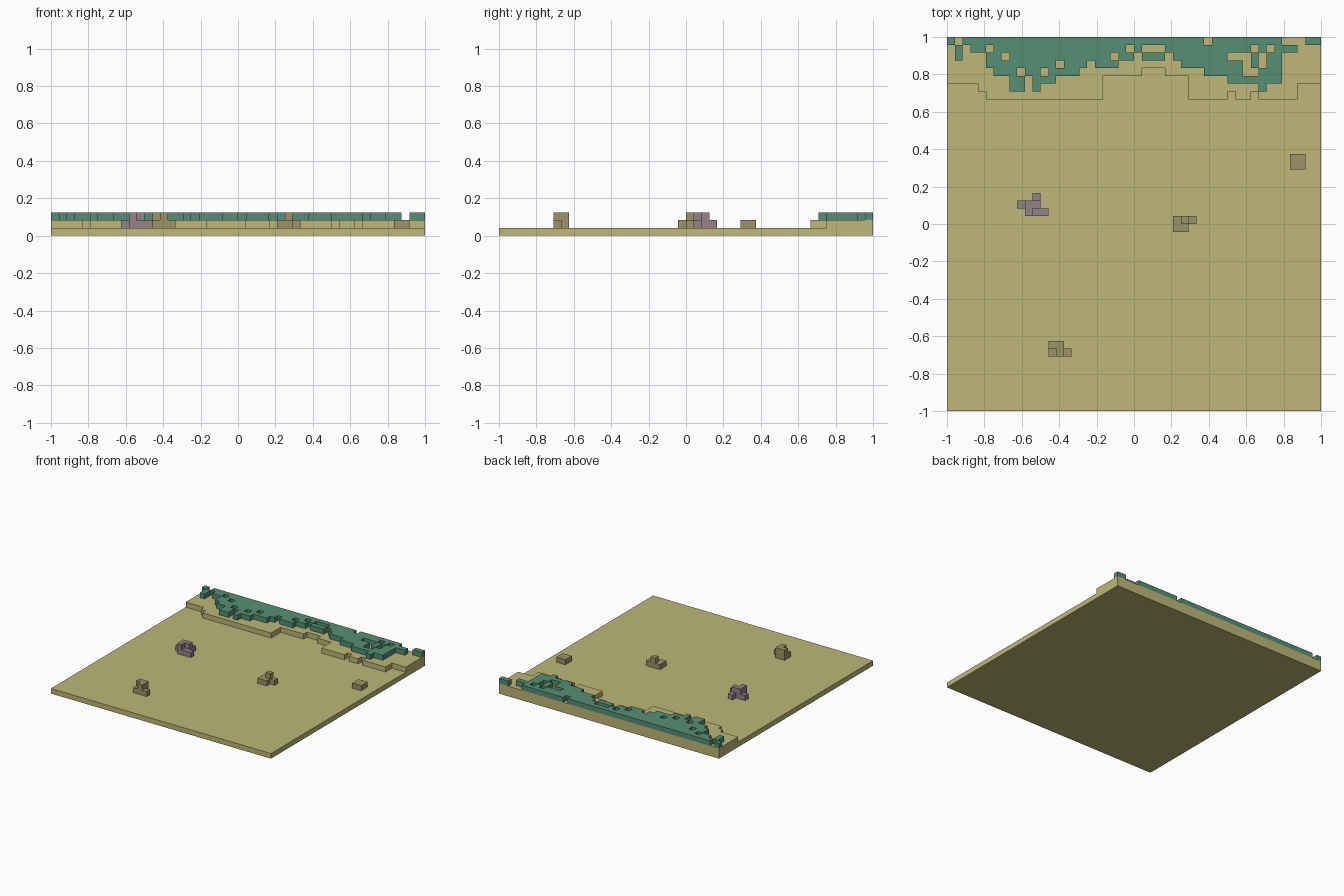
import bpy, bmesh

if "Cube" in bpy.data.objects:
    bpy.data.objects.remove(bpy.data.objects["Cube"], do_unlink=True)

N = 48            # cells per side
S = 2 / N         # cell size


def material(name, rgb):
    lin = [(v / 255 / 12.92) if v < 11 else ((v / 255 + 0.055) / 1.055) ** 2.4 for v in rgb]
    m = bpy.data.materials.new(name)
    m.use_nodes = True
    m.diffuse_color = (*lin, 1)
    bsdf = next(n for n in m.node_tree.nodes if n.type == "BSDF_PRINCIPLED")
    bsdf.inputs["Base Color"].default_value = (*lin, 1)
    bsdf.inputs["Roughness"].default_value = 0.9
    return m


SAND = material("sand", (190, 183, 120))
GREEN = material("sea_green", (86, 143, 117))
BROWN = material("brown_stone", (158, 147, 104))
MAUVE = material("mauve_stone", (147, 130, 136))

# The six face directions of a cell, with corners wound outward
SIDES = {
    (1, 0, 0): ((1, 0, 0), (1, 1, 0), (1, 1, 1), (1, 0, 1)),
    (-1, 0, 0): ((0, 0, 0), (0, 0, 1), (0, 1, 1), (0, 1, 0)),
    (0, 1, 0): ((0, 1, 0), (0, 1, 1), (1, 1, 1), (1, 1, 0)),
    (0, -1, 0): ((0, 0, 0), (1, 0, 0), (1, 0, 1), (0, 0, 1)),
    (0, 0, 1): ((0, 0, 1), (1, 0, 1), (1, 1, 1), (0, 1, 1)),
    (0, 0, -1): ((0, 0, 0), (0, 1, 0), (1, 1, 0), (1, 0, 0)),
}


def blocks(name, cells, mat):
    """Build the outer skin of a set of grid cells."""
    cells = set(cells)
    bm = bmesh.new()
    for x, y, z in cells:
        for (dx, dy, dz), corners in SIDES.items():
            if (x + dx, y + dy, z + dz) not in cells:
                bm.faces.new([bm.verts.new(((x + a) * S - 1, (y + b) * S - 1, (z + c) * S))
                              for a, b, c in corners])
    bmesh.ops.remove_doubles(bm, verts=bm.verts, dist=1e-5)
    me = bpy.data.meshes.new(name)
    bm.to_mesh(me)
    bm.free()
    me.materials.append(mat)
    ob = bpy.data.objects.new(name, me)
    bpy.context.collection.objects.link(ob)
    return ob


# Flat sand slab
bpy.ops.mesh.primitive_cube_add(size=1, location=(0, 0, S / 2))
slab = bpy.context.object
slab.name = "sand_slab"
slab.scale = (2, 2, S)
slab.data.materials.append(SAND)

# Raised sand ledge at the back: (end column, depth in cells)
LEDGE = [(4, 6), (5, 7), (20, 8), (25, 5), (28, 4), (31, 5), (36, 8),
         (37, 7), (39, 8), (40, 7), (45, 8), (48, 6)]
cells, start = [], 0
for end, depth in LEDGE:
    cells += [(x, N - 1 - r, 1) for x in range(start, end) for r in range(depth)]
    start = end
blocks("sand_ledge", cells, SAND)

# Green growth on the ledge: column runs, row by row from the back edge
GROWTH = [
    "0 2-32 34-42 46-47",
    "1 3-4 6-22 24 28-38 40 42-44",
    "1 5-6 8-20 22-23 25-27 29-35 39 41-42",
    "5-13 15-17 19-21 30-37 39 41-42",
    "6-8 10-11 13-16 33-37 40-42",
    "8-9 11-13 36-42",
    "8-9 11 40",
]
cells = []
for r, row in enumerate(GROWTH):
    for run in row.split():
        ends = [int(v) for v in run.split("-")]
        cells += [(x, N - 1 - r, 2) for x in range(ends[0], ends[-1] + 1)]
blocks("green_growth", cells, GREEN)


def rock(name, low, high, mat):
    """A small rock: ground cells and the cells stacked on them."""
    blocks(name, [(x, y, 1) for x, y in low] + [(x, y, 2) for x, y in high], mat)


# Scattered rocks
rock("mauve_rock",
     [(9, 26), (10, 26), (11, 26), (11, 27), (10, 25), (11, 25), (12, 25)],
     [(10, 25), (10, 26), (11, 26)], MAUVE)
rock("middle_rock",
     [(29, 23), (30, 23), (29, 24), (30, 24), (31, 24)], [(30, 24)], BROWN)
rock("side_rock", [(44, 31), (45, 31), (44, 32), (45, 32)], [], BROWN)
rock("front_rock",
     [(13, 7), (14, 7), (15, 7), (13, 8), (14, 8)],
     [(13, 8), (14, 8), (14, 7)], BROWN)
